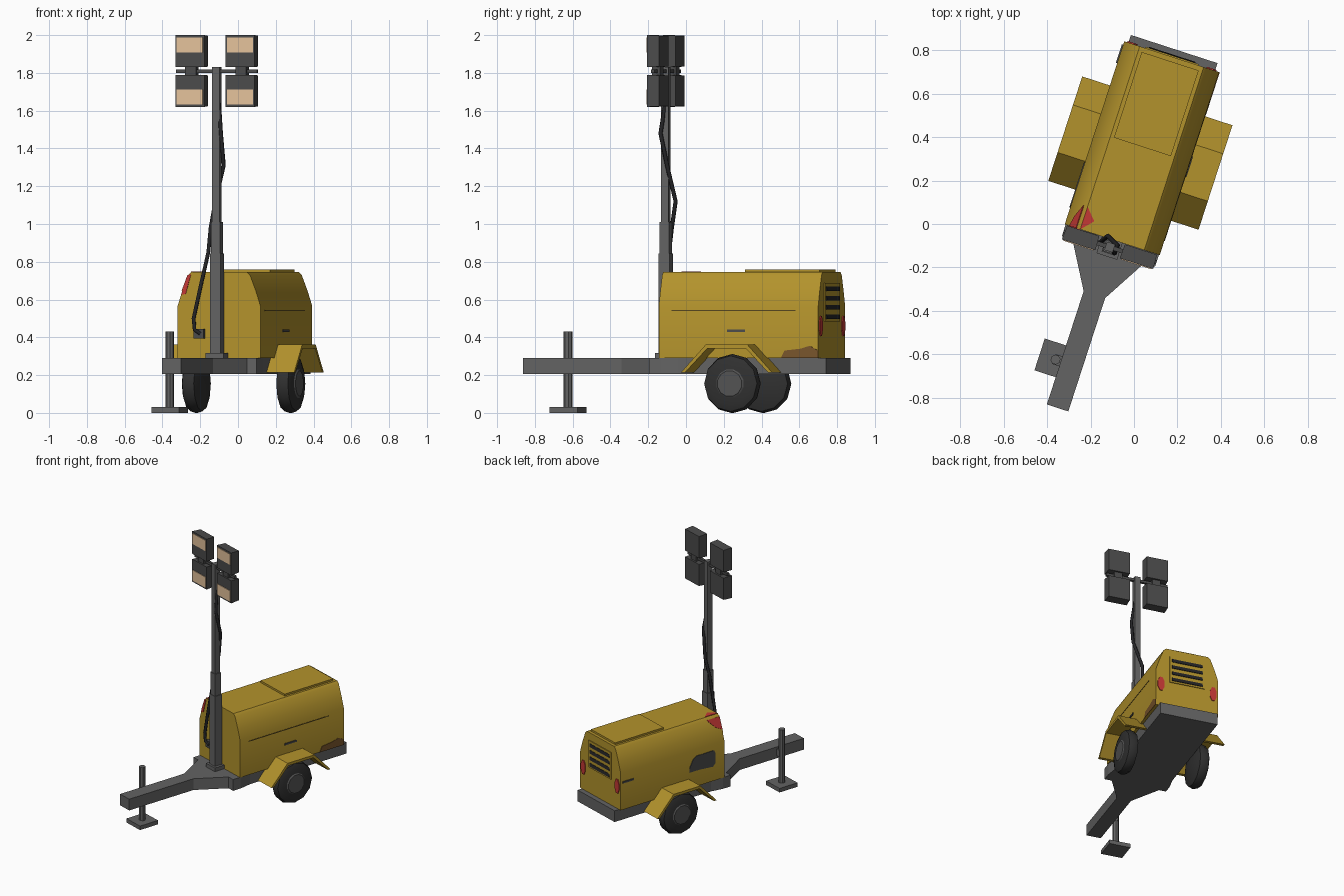
import bpy, bmesh, math
from mathutils import Matrix, Vector

if "Cube" in bpy.data.objects:
    bpy.data.objects.remove(bpy.data.objects["Cube"])

# The trailer is built along its own axis, then turned 18 degrees
M = Matrix.Rotation(math.radians(-18), 4, 'Z') @ Matrix.Translation((-0.073, 0, 0))


def material(name, r, g, b):
    m = bpy.data.materials.new(name)
    m.diffuse_color = (r, g, b, 1)
    m.use_nodes = True
    m.node_tree.nodes["Principled BSDF"].inputs["Base Color"].default_value = m.diffuse_color
    return m


YELLOW = material("yellow paint", 0.45, 0.29, 0.025)
GREY = material("frame grey", 0.125, 0.125, 0.125)
LAMP = material("lamp grey", 0.07, 0.07, 0.07)
TYRE = material("tyre black", 0.03, 0.03, 0.03)
HUB = material("hub grey", 0.085, 0.085, 0.085)
DARK = material("cable black", 0.018, 0.018, 0.02)
GLASS = material("lamp glass", 0.78, 0.54, 0.33)
RED = material("red", 0.55, 0.04, 0.035)
RUST = material("rust brown", 0.19, 0.09, 0.025)
SEAM = material("seam brown", 0.09, 0.06, 0.012)


def finish(name, bm, mat, smooth=None):
    bmesh.ops.recalc_face_normals(bm, faces=bm.faces)
    me = bpy.data.meshes.new(name)
    bm.to_mesh(me)
    bm.free()
    me.materials.append(mat)
    ob = bpy.data.objects.new(name, me)
    bpy.context.collection.objects.link(ob)
    ob.matrix_world = M
    if smooth:
        bpy.ops.object.select_all(action='DESELECT')
        ob.select_set(True)
        bpy.context.view_layer.objects.active = ob
        bpy.ops.object.shade_smooth_by_angle(angle=math.radians(smooth))
    return ob


def prism(name, axis, outline, lo, hi, mat, smooth=None, end_scale=1.0):
    """Extrude a 2D outline along x, y or z; the far end may be scaled."""
    put = {'x': lambda a, b, t: (t, a, b), 'y': lambda a, b, t: (a, t, b),
           'z': lambda a, b, t: (a, b, t)}[axis]
    n = len(outline)
    ca = sum(p[0] for p in outline) / n
    cb = sum(p[1] for p in outline) / n
    bm = bmesh.new()
    v0 = [bm.verts.new(put(a, b, lo)) for a, b in outline]
    v1 = [bm.verts.new(put(ca + (a - ca) * end_scale, cb + (b - cb) * end_scale, hi))
          for a, b in outline]
    bm.faces.new(v0)
    bm.faces.new(v1)
    for i in range(n):
        j = (i + 1) % n
        bm.faces.new((v0[i], v0[j], v1[j], v1[i]))
    return finish(name, bm, mat, smooth)


def rect(a0, a1, b0, b1):
    return [(a0, b0), (a1, b0), (a1, b1), (a0, b1)]


def box(name, x0, x1, y0, y1, z0, z1, mat):
    return prism(name, 'z', rect(x0, x1, y0, y1), z0, z1, mat)


def ring(ca, cb, ra, rb, n):
    return [(ca + ra * math.cos(2 * math.pi * (i + .5) / n),
             cb + rb * math.sin(2 * math.pi * (i + .5) / n)) for i in range(n)]


def mirrored(half):
    return half + [(-a, b) for a, b in reversed(half)]


# Chassis with tapered drawbar
prism("chassis", 'z', mirrored([(0.052, -0.915), (0.052, -0.366), (0.174, -0.157),
                                (0.226, -0.157), (0.226, -0.09), (0.21, 0.0),
                                (0.21, 0.824)]), 0.205, 0.29, GREY)

# Engine canopy
prism("canopy", 'y', mirrored([(0.23, 0.29), (0.23, 0.567), (0.205, 0.645),
                               (0.172, 0.73), (0.155, 0.745)]), -0.1, 0.787, YELLOW, 35)
box("roof_hatch", -0.138, 0.138, 0.35, 0.765, 0.74, 0.759, YELLOW)

# Door seam, handles, rust and control window on the canopy sides
box("door_seam", 0.228, 0.232, -0.03, 0.66, 0.54, 0.546, SEAM)
box("right_handle", 0.228, 0.236, 0.28, 0.38, 0.428, 0.441, LAMP)
box("left_handle", -0.236, -0.228, 0.68, 0.77, 0.49, 0.503, LAMP)
prism("rust_patch", 'x', [(0.58, 0.29), (0.787, 0.29), (0.787, 0.33), (0.74, 0.355),
                          (0.69, 0.34), (0.6, 0.33)], 0.228, 0.233, RUST)
prism("control_window", 'x', [(-0.02, 0.42), (0.0, 0.4), (0.12, 0.41), (0.2, 0.41), (0.2, 0.44),
                              (0.17, 0.5), (0.14, 0.52), (-0.01, 0.52), (-0.02, 0.5)],
      -0.234, -0.228, LAMP)

# Red mark wrapped around the front left shoulder
prism("red_mark_front", 'y', [(-0.21, 0.625), (-0.185, 0.63), (-0.155, 0.735), (-0.17, 0.73)],
      -0.104, -0.099, RED)
prism("red_mark_top", 'z', [(-0.155, -0.1), (-0.105, -0.045), (-0.155, 0.01)], 0.743, 0.749, RED)
bm = bmesh.new()
tri = [(-0.209, -0.1, 0.645), (-0.176, -0.1, 0.73), (-0.176, 0.01, 0.73), (-0.2, -0.05, 0.668)]
face = bm.faces.new([bm.verts.new(p) for p in tri])
extruded = bmesh.ops.extrude_face_region(bm, geom=[face])
bmesh.ops.translate(bm, vec=(0.01, 0, -0.004),
                    verts=[g for g in extruded['geom'] if isinstance(g, bmesh.types.BMVert)])
finish("red_mark_shoulder", bm, RED)

# Rear vent panel, louvres and tail lights
box("vent_panel", -0.128, 0.128, 0.78, 0.793, 0.485, 0.688, YELLOW)
for i in range(4):
    z = 0.498 + i * 0.049
    prism("louvre_%d" % (i + 1), 'x', [(0.787, z), (0.798, z), (0.795, z + 0.024),
                                       (0.787, z + 0.024)], -0.112, 0.112, DARK)
for s, side in ((-1, "left"), (1, "right")):
    prism(side + "_tail_light", 'y', ring(s * 0.192, 0.46, 0.026, 0.056, 8), 0.785, 0.793, RED)

    # Mudguard: a bent plate over the wheel
    guard = [(0.067, 0.215), (0.205, 0.362), (0.435, 0.362), (0.573, 0.215),
             (0.55, 0.215), (0.427, 0.342), (0.213, 0.342), (0.09, 0.215)]
    prism(side + "_mudguard", 'x', guard, s * 0.2, s * 0.364, YELLOW)

    # Wheel: lathed tyre and shallow hub
    bm = bmesh.new()
    prof = [(0.2, 0.0), (0.218, 0.11), (0.23, 0.147), (0.263, 0.157), (0.294, 0.147),
            (0.308, 0.11), (0.3, 0.0)]
    vs = [bm.verts.new((s * x, 0.32, 0.155 + r)) for x, r in prof]
    es = [bm.edges.new(p) for p in zip(vs, vs[1:])]
    bmesh.ops.spin(bm, geom=vs + es, cent=(0, 0.32, 0.155), axis=(1, 0, 0),
                   angle=2 * math.pi, steps=12)
    bmesh.ops.remove_doubles(bm, verts=bm.verts, dist=1e-4)
    finish(side + "_tyre", bm, TYRE, 35)
    prism(side + "_hub", 'x', ring(0.32, 0.155, 0.092, 0.092, 12), s * 0.295, s * 0.312, HUB,
          end_scale=0.75)

# Telescopic mast
V = -0.136
box("mast_base", -0.05, 0.05, V - 0.045, V + 0.045, 0.285, 0.318, GREY)
for name, h, z0, z1 in (("lower", 0.03, 0.3, 0.845), ("middle", 0.026, 0.84, 1.01),
                        ("upper", 0.02, 1.0, 1.83)):
    box("mast_" + name, -h, h, V - h, V + h, z0, z1, GREY)

# Four floodlights on a crossbar
box("lamp_crossbar", -0.225, 0.225, V - 0.01, V + 0.01, 1.799, 1.818, LAMP)
for x, side in ((-0.14, "left"), (0.14, "right")):
    box(side + "_lamp_bracket", x - 0.03, x + 0.03, V - 0.022, V + 0.022, 1.785, 1.835, LAMP)
    for z0, g0, level in ((1.62, 1.632, "lower"), (1.83, 1.908, "upper")):
        tag = level + "_" + side
        prism(tag + "_lamp", 'y', rect(x - 0.081, x + 0.081, z0, z0 + 0.17),
              V - 0.034, V + 0.034, LAMP, end_scale=0.96)
        prism(tag + "_lamp_glass", 'y', rect(x - 0.073, x + 0.073, g0, g0 + 0.08),
              V - 0.038, V - 0.033, GLASS)

# Parking jack beside the drawbar
prism("jack_post", 'z', ring(-0.078, -0.706, 0.023, 0.023, 8), 0.02, 0.43, GREY)
box("jack_foot", -0.155, -0.001, -0.783, -0.629, 0.0, 0.03, GREY)
box("jack_bracket", -0.085, -0.045, -0.73, -0.682, 0.225, 0.275, GREY)

# Power cable hanging from the mast to a socket on the canopy
pts = [(-0.1, -0.11, 1.64), (-0.09, -0.135, 1.48), (-0.075, -0.1, 1.31), (-0.12, -0.055, 1.12),
       (-0.145, -0.075, 0.98), (-0.157, -0.09, 0.85), (-0.2, -0.075, 0.66),
       (-0.235, -0.06, 0.5), (-0.23, -0.06, 0.44), (-0.2, -0.06, 0.42)]
cu = bpy.data.curves.new("power_cable", 'CURVE')
cu.dimensions = '3D'
cu.bevel_depth = 0.011
cu.bevel_resolution = 1
cu.use_fill_caps = True
sp = cu.splines.new('POLY')
sp.points.add(len(pts) - 1)
for p, q in zip(sp.points, pts):
    p.co = (*q, 1)
cu.materials.append(DARK)
bpy.context.collection.objects.link(bpy.data.objects.new("power_cable", cu))
c = M.inverted() @ Vector((-0.205, -0.05, 0.42))
box("cable_socket", c.x - 0.028, c.x + 0.028, -0.122, -0.095, 0.395, 0.445, LAMP)
